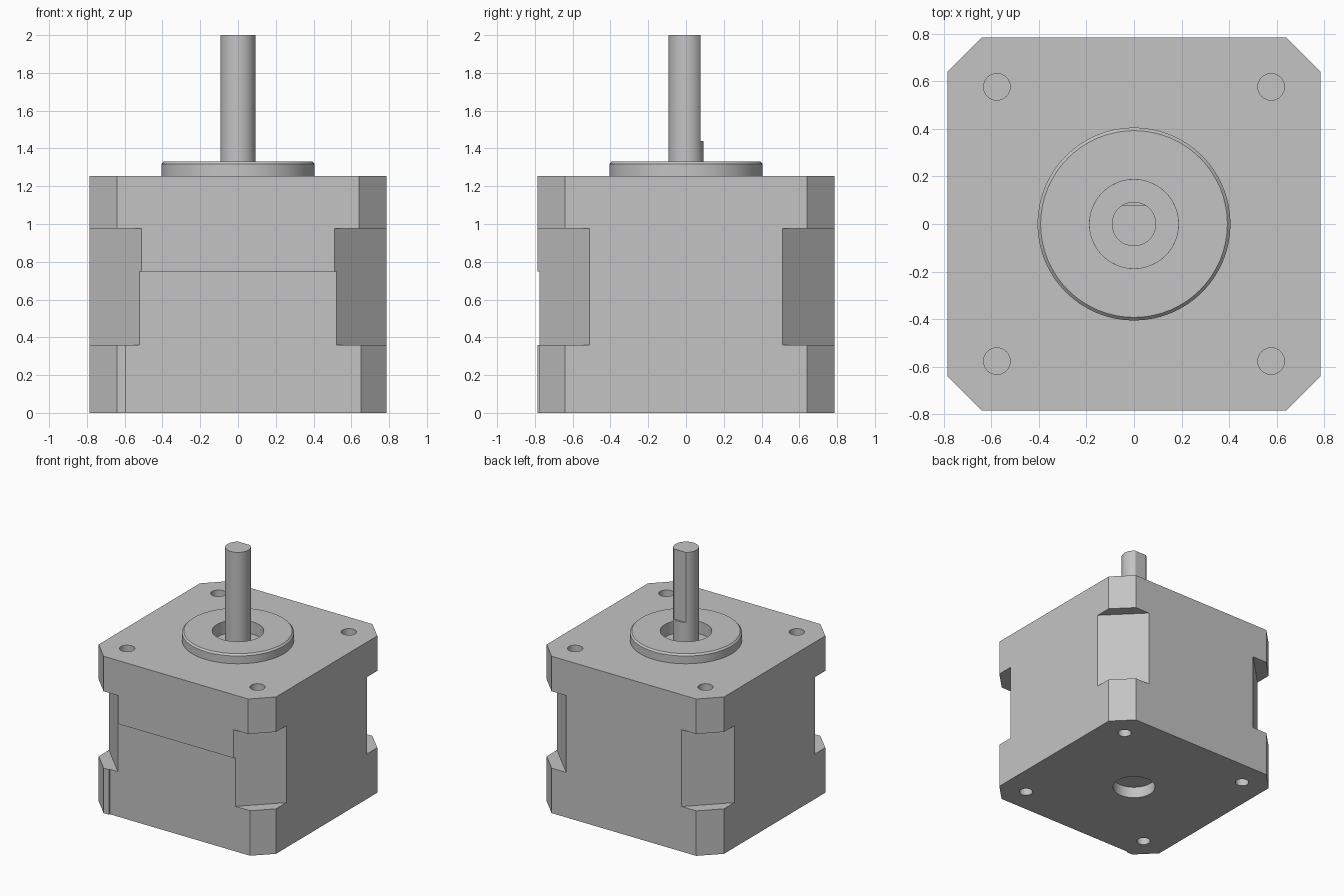
import bpy
import bmesh
import math
from mathutils import Matrix

cube = bpy.data.objects.get("Cube")
if cube:
    bpy.data.objects.remove(cube, do_unlink=True)

HALF, CHAMFER = 0.785, 0.64          # body half width, start of corner chamfer
BODY_TOP, BOSS_TOP = 1.255, 1.33
SCREW = 0.577                        # screw hole offset
CORNERS = [(x, y) for x in (-1, 1) for y in (-1, 1)]

grey = bpy.data.materials.new("metal grey")
grey.use_nodes = True
grey.diffuse_color = (0.55, 0.55, 0.55, 1)
grey.node_tree.nodes["Principled BSDF"].inputs["Base Color"].default_value = (0.55, 0.55, 0.55, 1)


def finish(name, bm):
    bmesh.ops.recalc_face_normals(bm, faces=bm.faces)
    mesh = bpy.data.meshes.new(name)
    bm.to_mesh(mesh)
    bm.free()
    mesh.materials.append(grey)
    obj = bpy.data.objects.new(name, mesh)
    bpy.context.collection.objects.link(obj)
    return obj


def prism(name, outline, z0, z1):
    bm = bmesh.new()
    face = bm.faces.new([bm.verts.new((x, y, z0)) for x, y in outline])
    top = bmesh.ops.extrude_face_region(bm, geom=[face])["geom"]
    verts = [v for v in top if isinstance(v, bmesh.types.BMVert)]
    bmesh.ops.translate(bm, verts=verts, vec=(0, 0, z1 - z0))
    return finish(name, bm)


def cylinder(name, r, z0, z1, x=0, y=0, n=48):
    ring = [2 * math.pi * i / n for i in range(n)]
    return prism(name, [(x + r * math.cos(a), y + r * math.sin(a)) for a in ring], z0, z1)


def box(name, x0, x1, y0, y1, z0, z1):
    return prism(name, [(x0, y0), (x1, y0), (x1, y1), (x0, y1)], z0, z1)


def cut(target, cutter):
    mod = target.modifiers.new("cut", "BOOLEAN")
    mod.operation = "DIFFERENCE"
    mod.solver = "EXACT"
    mod.object = cutter
    bpy.context.view_layer.update()
    with bpy.context.temp_override(object=target, active_object=target):
        bpy.ops.object.modifier_apply(modifier=mod.name)
    bpy.data.objects.remove(cutter, do_unlink=True)


def smooth(obj):
    bpy.ops.object.select_all(action="DESELECT")
    obj.select_set(True)
    bpy.context.view_layer.objects.active = obj
    bpy.ops.object.shade_smooth_by_angle(angle=math.radians(30))


# Motor body: square block with chamfered corners
outline = []
for sx, sy in [(1, 1), (-1, 1), (-1, -1), (1, -1)]:
    pair = [(sx * HALF, sy * CHAMFER), (sx * CHAMFER, sy * HALF)]
    outline += pair if sx == sy else pair[::-1]
body = prism("motor_body", outline, 0, BODY_TOP)

# Deeper corner notches around the middle section
for i in range(4):
    notch = box("corner_notch", 0.916, 1.3, -0.5, 0.5, 0.36, 0.975)
    notch.data.transform(Matrix.Rotation(math.radians(45 + 90 * i), 4, "Z"))
    cut(body, notch)

# Shallow recess on the front face
cut(body, box("front_recess", -0.592, 1, -1, -0.775, -0.1, 0.748))

# Screw holes, bottom bearing hole and bearing seat
for sx, sy in CORNERS:
    x, y = sx * SCREW, sy * SCREW
    cut(body, cylinder("top_screw_hole", 0.056, 1.08, 1.4, x, y, 32))
    cut(body, cylinder("bottom_screw_hole", 0.05, -0.1, 0.15, x, y, 32))
cut(body, cylinder("bottom_hole", 0.158, -0.1, 0.09))
cut(body, cylinder("bearing_seat", 0.187, 1.23, 1.4))
smooth(body)

# Round pilot boss: lathed ring with a bevelled rim
profile = [(0.187, BODY_TOP), (0.187, BOSS_TOP), (0.393, BOSS_TOP),
           (0.406, BOSS_TOP - 0.013), (0.406, BODY_TOP)]
bm = bmesh.new()
verts = [bm.verts.new((r, 0, z)) for r, z in profile]
edges = [bm.edges.new((verts[i], verts[(i + 1) % len(verts)])) for i in range(len(verts))]
bmesh.ops.spin(bm, geom=verts + edges, cent=(0, 0, 0), axis=(0, 0, 1),
               angle=2 * math.pi, steps=64, use_duplicate=False)
bmesh.ops.remove_doubles(bm, verts=bm.verts, dist=0.0001)
smooth(finish("pilot_boss", bm))

# Output shaft with a flat on the back
shaft = cylinder("shaft", 0.093, 1.2, 2.0)
cut(shaft, box("shaft_flat", -0.3, 0.3, 0.077, 0.3, 1.44, 2.2))
smooth(shaft)
